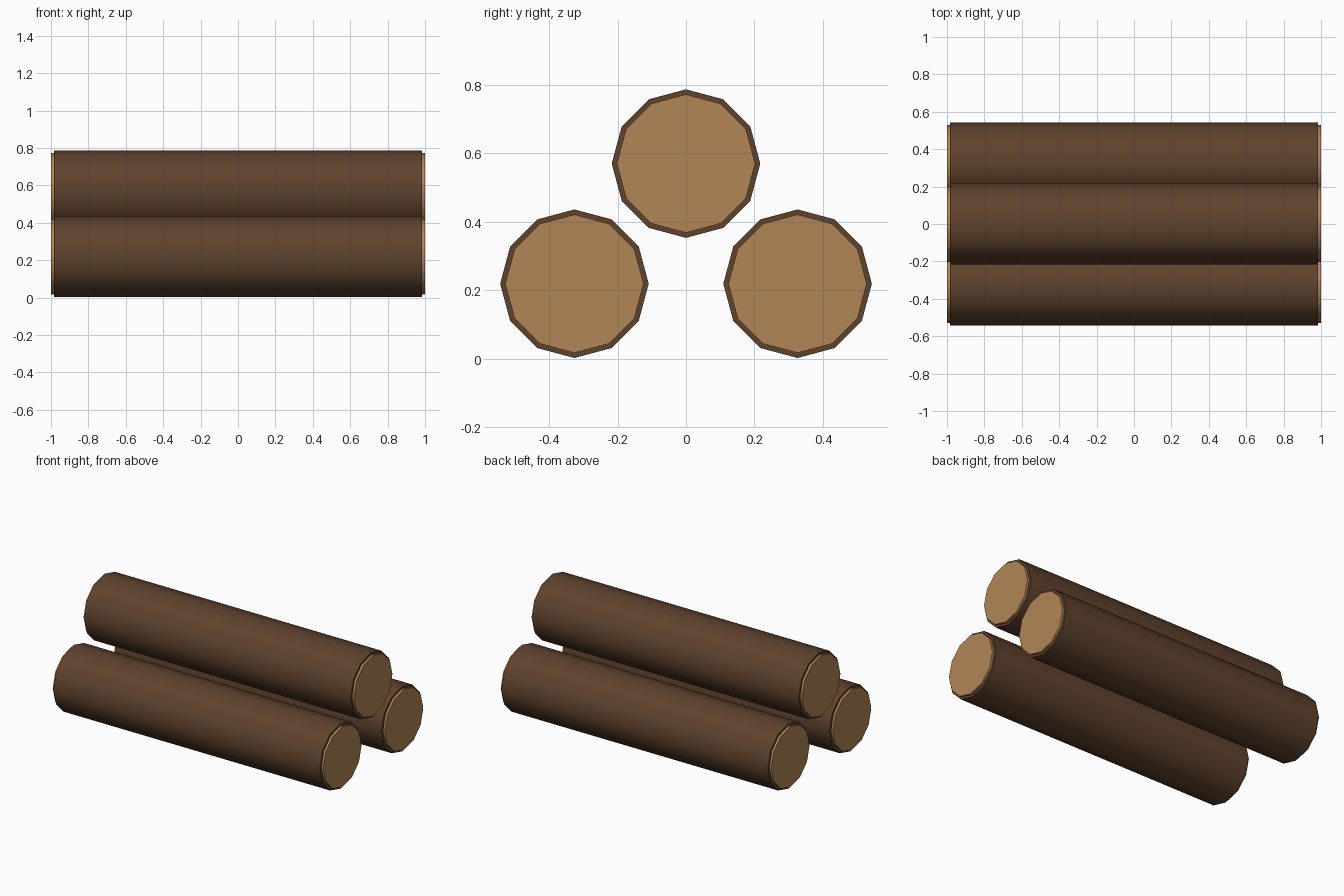
import bpy, math

if "Cube" in bpy.data.objects:
    bpy.data.objects.remove(bpy.data.objects["Cube"])


def material(name, color):
    m = bpy.data.materials.new(name)
    m.diffuse_color = color
    m.use_nodes = True
    m.node_tree.nodes["Principled BSDF"].inputs["Base Color"].default_value = m.diffuse_color
    return m


bark_mat = material("bark_brown", (0.115, 0.055, 0.026, 1))
wood_mat = material("cut_wood", (0.44, 0.24, 0.095, 1))


# 12-sided cylinder lying along x, with a vertex pointing straight up
def log_cylinder(name, radius, length, y, z, mat):
    bpy.ops.mesh.primitive_cylinder_add(
        vertices=12, radius=radius, depth=length,
        location=(0, y, z), rotation=(0, math.pi / 2, 0))
    ob = bpy.context.object
    ob.name = name
    ob.data.materials.append(mat)
    bpy.ops.object.shade_smooth_by_angle(angle=math.radians(40))
    return ob


# Two logs on the ground, one resting above them
logs = {"front_log": (-0.326, 0.219), "back_log": (0.326, 0.219), "top_log": (0, 0.57)}
for name, (y, z) in logs.items():
    log_cylinder(name + "_bark", 0.217, 1.97, y, z, bark_mat)
    # Pale core poking slightly out of both ends
    log_cylinder(name + "_core", 0.202, 2.0, y, z, wood_mat)
